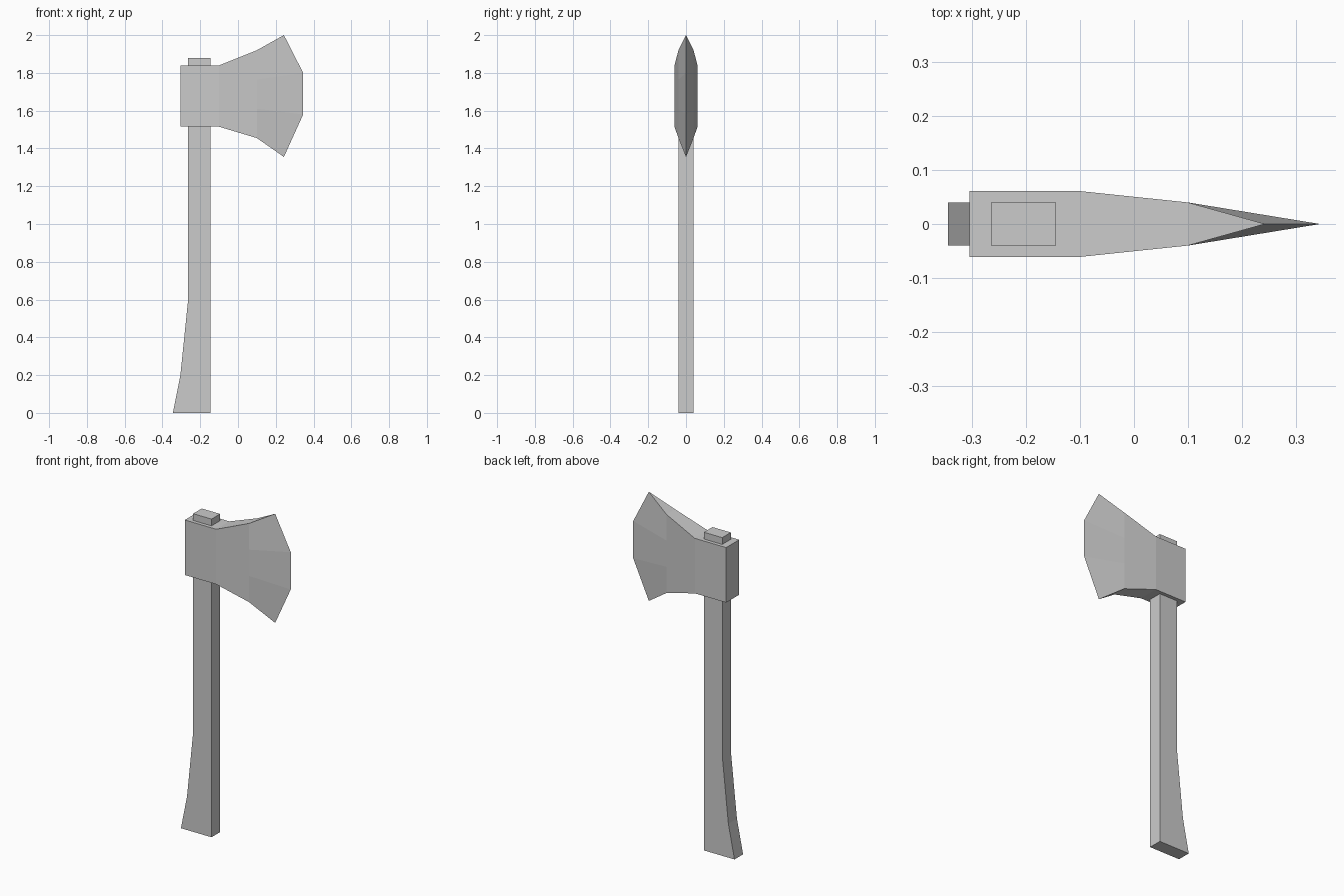
import bpy, bmesh

if "Cube" in bpy.data.objects:
    bpy.data.objects.remove(bpy.data.objects["Cube"])


def finish(name, bm):
    bmesh.ops.remove_doubles(bm, verts=bm.verts, dist=0.0005)
    bmesh.ops.recalc_face_normals(bm, faces=bm.faces)
    mesh = bpy.data.meshes.new(name)
    bm.to_mesh(mesh)
    bm.free()
    obj = bpy.data.objects.new(name, mesh)
    bpy.context.collection.objects.link(obj)
    return obj


# Handle: side profile extruded through its thickness
bm = bmesh.new()
profile = [(-0.345, 0), (-0.145, 0), (-0.145, 1.88),
           (-0.265, 1.88), (-0.265, 0.59), (-0.305, 0.2)]
face = bm.faces.new([bm.verts.new((x, -0.04, z)) for x, z in profile])
ext = bmesh.ops.extrude_face_region(bm, geom=[face])
verts = [g for g in ext["geom"] if isinstance(g, bmesh.types.BMVert)]
bmesh.ops.translate(bm, verts=verts, vec=(0, 0.08, 0))
finish("handle", bm)


# Axe head: stations from the poll to the cutting edge, four rows each
def straight(x, low, high):
    return [(x, low + (high - low) * i / 3) for i in range(4)]


edge = [(0.243, 1.355), (0.345, 1.58), (0.345, 1.80), (0.243, 2.0)]
stations = [
    (0.061, straight(-0.305, 1.515, 1.84)),
    (0.061, straight(-0.10, 1.515, 1.84)),
    (0.04, straight(0.10, 1.455, 1.92)),
    (0.0, edge),
]

bm = bmesh.new()
cheeks = [[[bm.verts.new((x, s * y, z)) for x, z in row] for y, row in stations]
          for s in (-1, 1)]
front, back = cheeks
for i in range(3):
    for g in cheeks:
        for r in range(3):
            bm.faces.new((g[i][r], g[i + 1][r], g[i + 1][r + 1], g[i][r + 1]))
    # top and underside strips
    for r in (0, 3):
        bm.faces.new((front[i][r], front[i + 1][r], back[i + 1][r], back[i][r]))
# flat poll at the rear
for r in range(3):
    bm.faces.new((front[0][r], back[0][r], back[0][r + 1], front[0][r + 1]))
finish("axe_head", bm)
